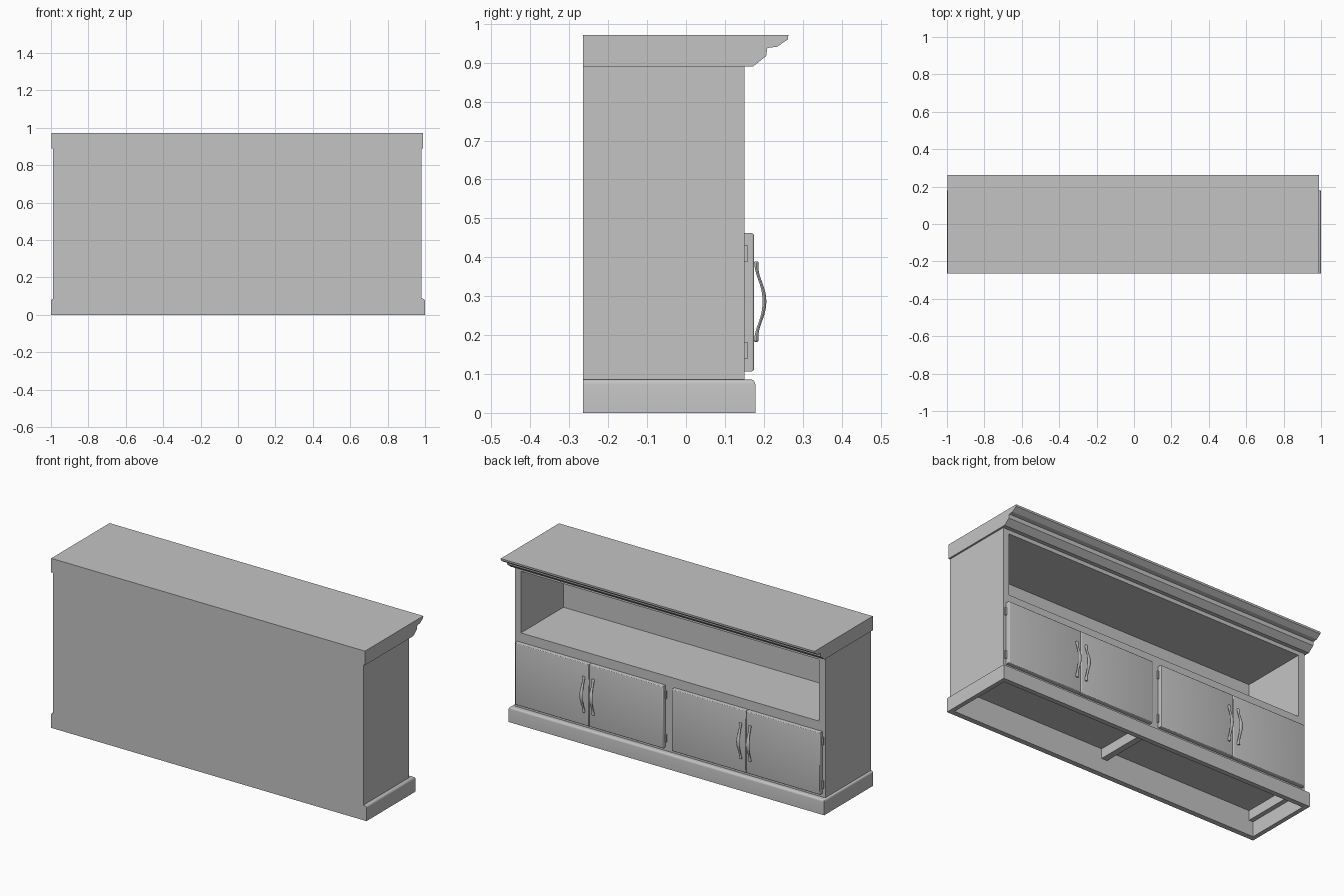
import bpy, bmesh, math
from mathutils import Vector

cube = bpy.data.objects.get("Cube")
if cube:
    bpy.data.objects.remove(cube, do_unlink=True)

GREY = (0.55, 0.55, 0.55, 1)
wood = bpy.data.materials.new("plain grey")
wood.use_nodes = True
wood.diffuse_color = GREY
wood.node_tree.nodes["Principled BSDF"].inputs["Base Color"].default_value = GREY

CX = -0.004              # carcass centre line
BACK, FACE = -0.265, 0.15
HALF, INNER = 0.984, 0.945


def finish(name, bm, smooth=False):
    bmesh.ops.recalc_face_normals(bm, faces=bm.faces)
    mesh = bpy.data.meshes.new(name)
    bm.to_mesh(mesh)
    bm.free()
    mesh.materials.append(wood)
    ob = bpy.data.objects.new(name, mesh)
    bpy.context.collection.objects.link(ob)
    if smooth:
        bpy.ops.object.select_all(action='DESELECT')
        ob.select_set(True)
        bpy.context.view_layer.objects.active = ob
        bpy.ops.object.shade_smooth_by_angle(angle=math.radians(35))
    return ob


def box(name, x, y, z, bevel=None):
    """Box from three (low, high) ranges; bevel rounds the edges of the +y face."""
    bm = bmesh.new()
    bmesh.ops.create_cube(bm, size=1)
    for v in bm.verts:
        v.co = Vector([r[0] if c < 0 else r[1] for c, r in zip(v.co, (x, y, z))])
    if bevel:
        edges = [e for e in bm.edges if all(v.co.y > y[1] - 1e-5 for v in e.verts)]
        bmesh.ops.bevel(bm, geom=edges, offset=bevel, segments=3, profile=0.5,
                        affect='EDGES')
    return finish(name, bm, bool(bevel))


def prism(points, along):
    """Closed outline of 3D points, extruded by a vector."""
    bm = bmesh.new()
    face = bm.faces.new([bm.verts.new(p) for p in points])
    new = bmesh.ops.extrude_face_region(bm, geom=[face], use_keep_orig=True)["geom"]
    bmesh.ops.translate(bm, vec=along, verts=[g for g in new
                                              if isinstance(g, bmesh.types.BMVert)])
    return bm


# Carcass panels
for side, s in (("left", 1), ("right", -1)):
    box(f"{side}_side_panel", sorted((CX + s * INNER, CX + s * HALF)),
        (BACK, FACE), (0.085, 0.89))
inside = (CX - INNER, CX + INNER)
box("back_panel", (CX - HALF, CX + HALF), (BACK, -0.235), (0, 0.89))
box("cabinet_floor", inside, (-0.235, 0.13), (0.14, 0.16))
box("open_shelf", inside, (-0.235, FACE), (0.485, 0.515))
box("lower_face_frame", inside, (0.13, FACE), (0.085, 0.485))
box("top_rail", inside, (-0.235, FACE), (0.868, 0.89))
box("centre_divider", (CX - 0.018, CX + 0.018), (-0.235, 0.13), (0.085, 0.485))

# Hollow plinth with rounded upper outer edges
outline = [(-1, BACK), (-1, 0.178), (1, 0.178), (1, BACK),
           (0.975, BACK), (0.975, FACE), (-0.975, FACE), (-0.975, BACK)]
bm = prism([(x, y, 0) for x, y in outline], (0, 0, 0.086))
rim = [e for e in bm.edges if all(
    v.co.z > 0.08 and (abs(v.co.x) > 0.99 or v.co.y > 0.17) for v in e.verts)]
bmesh.ops.bevel(bm, geom=rim, offset=0.012, segments=4, profile=0.5, affect='EDGES')
finish("plinth", bm, True)

# Top with stepped crown moulding
crown = [(BACK, 0.89), (0.172, 0.89), (0.206, 0.917), (0.209, 0.938), (0.234, 0.941),
         (0.262, 0.96), (0.263, 0.971), (BACK, 0.971)]
finish("crown_top", prism([(CX - 0.994, y, z) for y, z in crown], (1.988, 0, 0)))

# Pull handle: height, depth, half width, half thickness of each section
half = [(0.104, 0.180, 0.007, 0.005), (0.100, 0.181, 0.010, 0.006),
        (0.088, 0.181, 0.009, 0.005), (0.070, 0.184, 0.006, 0.004),
        (0.045, 0.194, 0.008, 0.004), (0.020, 0.201, 0.011, 0.005)]
sections = half + [(0, 0.202, 0.012, 0.005)] + [(-r[0], *r[1:]) for r in reversed(half)]


def handle(name, x):
    bm = bmesh.new()
    rings = []
    for h, y, w, t in sections:
        angles = [math.tau * i / 12 for i in range(12)]
        rings.append([bm.verts.new((x + w * math.cos(a), y + t * math.sin(a), 0.286 + h))
                      for a in angles])
    for a, b in zip(rings, rings[1:]):
        for i in range(12):
            j = (i + 1) % 12
            bm.faces.new((a[i], a[j], b[j], b[i]))
    bm.faces.new(rings[0])
    bm.faces.new(rings[-1])
    ob = finish(name, bm, True)
    ob.modifiers.new("soften", 'SUBSURF').levels = 1


# Two pairs of doors, each door with a handle and two hinges
for pair, s in (("left", 1), ("right", -1)):
    split = CX + s * 0.497
    for part, d in (("outer", 1), ("inner", -1)):
        d *= s
        name = f"{pair}_{part}"
        edge = split + d * 0.469
        box(f"{name}_door", sorted((split + d * 0.001, edge)), (FACE, 0.175),
            (0.107, 0.462), bevel=0.006)
        handle(f"{name}_handle", split + d * 0.03)
        for level, z in (("lower", 0.16), ("upper", 0.41)):
            box(f"{name}_{level}_hinge", sorted((edge - d * 0.002, edge + d * 0.009)),
                (FACE, 0.158), (z - 0.022, z + 0.022))
